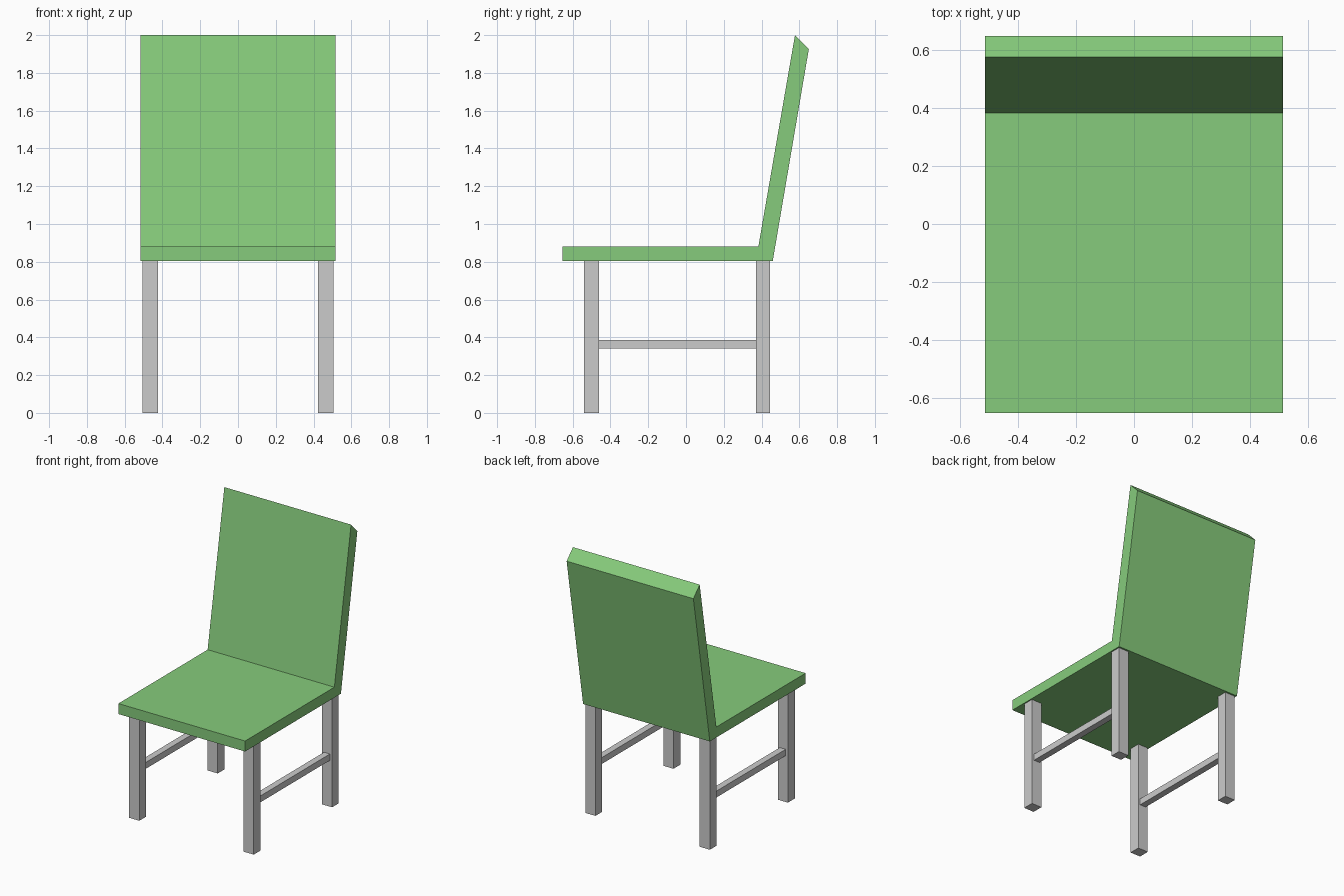
import bpy, bmesh
from mathutils import Vector

if "Cube" in bpy.data.objects:
    bpy.data.objects.remove(bpy.data.objects["Cube"])


def make_object(name, bm, material=None):
    bmesh.ops.recalc_face_normals(bm, faces=bm.faces)
    mesh = bpy.data.meshes.new(name)
    bm.to_mesh(mesh)
    bm.free()
    obj = bpy.data.objects.new(name, mesh)
    bpy.context.collection.objects.link(obj)
    if material:
        mesh.materials.append(material)
    return obj


def box(name, low, high):
    low, high = Vector(low), Vector(high)
    bm = bmesh.new()
    bmesh.ops.create_cube(bm, size=1)
    bmesh.ops.scale(bm, vec=high - low, verts=bm.verts)
    bmesh.ops.translate(bm, vec=(low + high) / 2, verts=bm.verts)
    return make_object(name, bm)


green = bpy.data.materials.new("green")
green.diffuse_color = (0.24, 0.60, 0.20, 1)
green.use_nodes = True
green.node_tree.nodes["Principled BSDF"].inputs["Base Color"].default_value = green.diffuse_color

# Seat and leaning backrest: one bent side profile (y, z) extruded across x
half_width = 0.515
profile = [(-0.653, 0.803), (0.459, 0.803), (0.65, 1.925),
           (0.577, 2.0), (0.383, 0.88), (-0.653, 0.88)]
bm = bmesh.new()
side = bm.faces.new([bm.verts.new((-half_width, y, z)) for y, z in profile])
result = bmesh.ops.extrude_face_region(bm, geom=[side], use_keep_orig=True)
moved = [v for v in result["geom"] if isinstance(v, bmesh.types.BMVert)]
bmesh.ops.translate(bm, vec=(2 * half_width, 0, 0), verts=moved)
make_object("seat_and_back", bm, green)

# Legs and side stretchers, built on the right and mirrored to the left
parts = [
    ("front_legs", (0.424, -0.54, 0), (0.506, -0.46, 0.803)),
    ("back_legs", (0.424, 0.37, 0), (0.506, 0.446, 0.803)),
    ("side_stretchers", (0.44, -0.46, 0.34), (0.488, 0.37, 0.387)),
]
for name, low, high in parts:
    obj = box(name, low, high)
    obj.modifiers.new("mirror", 'MIRROR')
